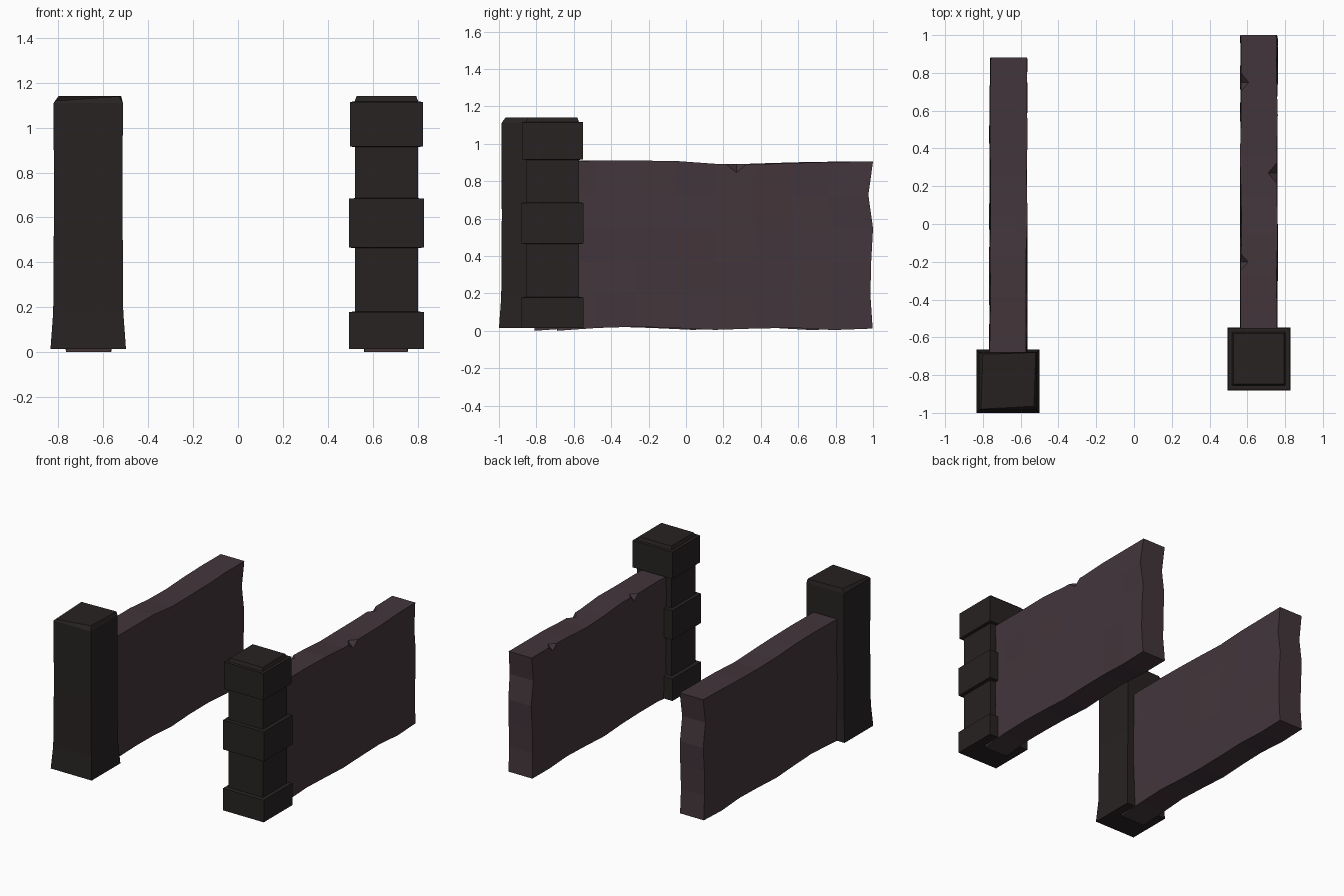
import bpy, bmesh, random
from mathutils import Vector

if "Cube" in bpy.data.objects:
    bpy.data.objects.remove(bpy.data.objects["Cube"])


def material(name, rgb):
    m = bpy.data.materials.new(name)
    m.diffuse_color = (*rgb, 1)
    m.use_nodes = True
    m.node_tree.nodes["Principled BSDF"].inputs["Base Color"].default_value = m.diffuse_color
    return m


POST = material("dark_stone", (0.021, 0.016, 0.016))
WALL = material("plum_stone", (0.056, 0.036, 0.044))


def finish(bm, name, mat=None):
    bmesh.ops.recalc_face_normals(bm, faces=bm.faces)
    mesh = bpy.data.meshes.new(name)
    bm.to_mesh(mesh)
    bm.free()
    ob = bpy.data.objects.new(name, mesh)
    bpy.context.collection.objects.link(ob)
    if mat:
        mesh.materials.append(mat)
    return ob


def square(cx, cy, half, z):
    return [(cx + sx * half, cy + sy * half, z)
            for sx, sy in ((-1, -1), (1, -1), (1, 1), (-1, 1))]


def loft(name, rings, mat):
    # Closed skin through a stack of four-cornered rings
    bm = bmesh.new()
    rows = [[bm.verts.new(p) for p in ring] for ring in rings]
    for a, b in zip(rows, rows[1:]):
        for i in range(4):
            j = (i + 1) % 4
            bm.faces.new((a[i], a[j], b[j], b[i]))
    bm.faces.new(rows[0])
    bm.faces.new(rows[-1])
    return finish(bm, name, mat)


def sample(profile, t):
    f = t * (len(profile) - 1)
    i = min(int(f), len(profile) - 2)
    return profile[i] + (profile[i + 1] - profile[i]) * (f - i)


def wall(name, x0, x1, y0, y1, top, bottom, end, seed):
    # Rough slab: a grid on each side, joined round the rim
    rng = random.Random(seed)
    cols, rows = 8, 5
    bm = bmesh.new()
    grids = []
    for x in (x0, x1):
        grid = []
        for i in range(cols + 1):
            u = i / cols
            lo, hi = sample(bottom, u), sample(top, u)
            column = []
            for k in range(rows + 1):
                v = k / rows
                y = y0 + (y1 + sample(end, v) - y0) * u
                column.append(bm.verts.new((x + rng.uniform(-.005, .005), y,
                                            lo + (hi - lo) * v)))
            grid.append(column)
        grids.append(grid)
    for g in grids:
        for i in range(cols):
            for k in range(rows):
                bm.faces.new((g[i][k], g[i + 1][k], g[i + 1][k + 1], g[i][k + 1]))
    a, b = grids
    for i in range(cols):
        for k in (0, rows):
            bm.faces.new((a[i][k], a[i + 1][k], b[i + 1][k], b[i][k]))
    for k in range(rows):
        for i in (0, cols):
            bm.faces.new((a[i][k], a[i][k + 1], b[i][k + 1], b[i][k]))
    return finish(bm, name, WALL)


def chip(target, x, y, z, size):
    # Wedge-shaped chip knocked out of the top edge
    bm = bmesh.new()
    pts = [bm.verts.new(Vector((x, y, z)) + Vector(axis) * s * r)
           for axis, r in (((1, 0, 0), size[0]), ((0, 1, 0), size[1]), ((0, 0, 1), size[2]))
           for s in (-1, 1)]
    bmesh.ops.convex_hull(bm, input=pts)
    cutter = finish(bm, "chip_cutter")
    cutter.hide_render = True
    mod = target.modifiers.new("chip", 'BOOLEAN')
    mod.operation, mod.object, mod.solver = 'DIFFERENCE', cutter, 'EXACT'
    bpy.context.view_layer.objects.active = target
    bpy.ops.object.modifier_apply(modifier=mod.name)
    bpy.data.objects.remove(cutter)


# Left post: plain tapered pillar with an uneven bevelled top
cx, cy = -0.667, -0.832
loft("left_post",
     [square(cx, cy, h, z) for h, z in ((.168, .015), (.156, .18), (.153, .6), (.154, 1.11))]
     + [[(-.81, -.98, 1.12), (-.53, -.965, 1.14), (-.52, -.68, 1.14), (-.80, -.69, 1.14)]],
     POST)

# Right post: banded pillar with a small bevelled cap
cx, cy = 0.661, -0.714
steps = ((.167, .015), (.167, .178), (.141, .182), (.141, .464), (.167, .466), (.167, .684),
         (.141, .686), (.141, .914), (.163, .916), (.163, 1.115), (.142, 1.116), (.133, 1.14))
loft("right_post", [square(cx, cy, h, z) for h, z in steps], POST)

# Walls running back from each post
loft_top = (.905, .91, .91, .908, .893, .89, .897, .903, .905)
base = (.0, .015, .022, .015, .005, .012, .016, .004, .012)
edge = (-.002, -.014, -.01, 0.0, -.025, 0.0)
wall("left_wall", -.763, -.568, -.81, .882, loft_top, base, edge, 3)
right = wall("right_wall", .565, .758, -.69, 1.0, loft_top, base, edge, 8)
chip(right, .56, .75, .905, (.05, .06, .05))
chip(right, .76, .27, .892, (.05, .06, .05))
chip(right, .56, -.2, .91, (.045, .05, .045))
